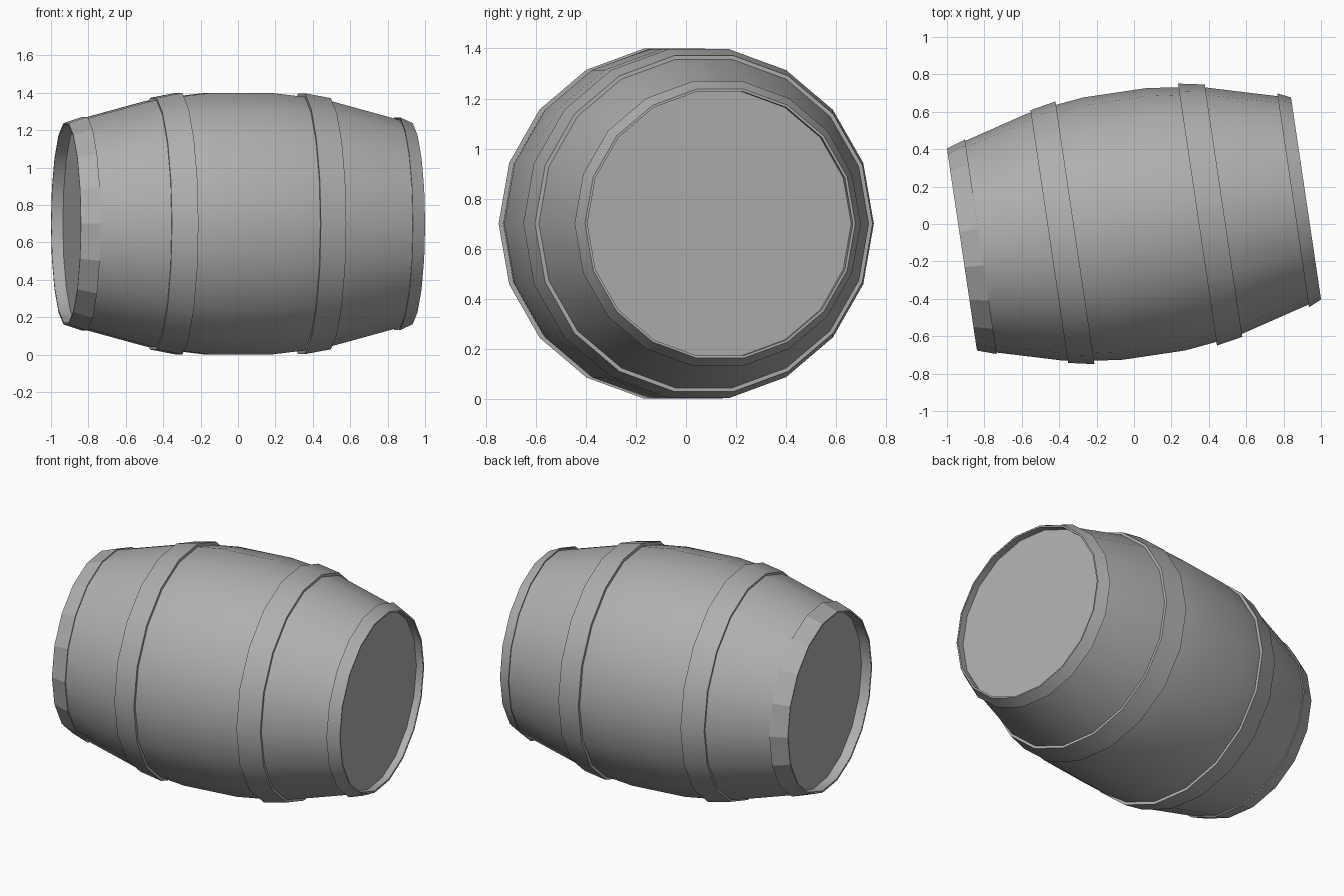
import bpy, bmesh, math

if "Cube" in bpy.data.objects:
    bpy.data.objects.remove(bpy.data.objects["Cube"])

SIDES = 18
YAW = math.radians(8.45)   # barrel lies slightly turned on the floor
HEIGHT = 0.70

grey = bpy.data.materials.new("dark_grey")
grey.diffuse_color = (0.43, 0.43, 0.43, 1.0)
grey.use_nodes = True
grey.node_tree.nodes["Principled BSDF"].inputs["Base Color"].default_value = grey.diffuse_color


def lathe(name, profile, closed=False, smooth=True):
    """Spin (position along x, radius) points around the x axis."""
    bm = bmesh.new()
    rings = []
    for t, r in profile:
        rings.append([bm.verts.new((t, r * math.cos(a), r * math.sin(a)))
                      for a in (2 * math.pi * i / SIDES for i in range(SIDES))])
    pairs = list(zip(rings, rings[1:]))
    if closed:
        pairs.append((rings[-1], rings[0]))
    for a, b in pairs:
        for i in range(SIDES):
            j = (i + 1) % SIDES
            bm.faces.new((a[i], a[j], b[j], b[i]))
    if not closed:
        bm.faces.new(rings[0])
        bm.faces.new(rings[-1])
    bmesh.ops.recalc_face_normals(bm, faces=bm.faces)
    mesh = bpy.data.meshes.new(name)
    bm.to_mesh(mesh)
    bm.free()
    mesh.materials.append(grey)
    ob = bpy.data.objects.new(name, mesh)
    bpy.context.collection.objects.link(ob)
    ob.location.z = HEIGHT
    ob.rotation_euler.z = YAW
    if smooth:
        bpy.ops.object.select_all(action='DESELECT')
        ob.select_set(True)
        bpy.context.view_layer.objects.active = ob
        bpy.ops.object.shade_smooth_by_angle(angle=math.radians(30))
    return ob


def hoop(name, t0, r0, t1, r1, depth=0.025, smooth=True):
    """A thin band with small side walls reaching into the staves."""
    return lathe(name, [(t0, r0), (t1, r1), (t1, r1 - depth), (t0, r0 - depth)],
                 closed=True, smooth=smooth)


# Bulging staves with a recessed lid at each end
half = [(0.17, 0.709), (0.33, 0.690), (0.485, 0.666), (0.86, 0.563),
        (0.928, 0.543), (0.928, 0.536)]
left = [(-t, r) for t, r in reversed(half)]
lathe("barrel_body", [(-0.867, 0.536)] + left + half + [(0.885, 0.536)])

# Hoops around the bulge
hoop("left_middle_hoop", -0.458, 0.683, -0.319, 0.710)
hoop("right_middle_hoop", 0.343, 0.708, 0.484, 0.682)

# Rim hoops, the left one wider and faceted
hoop("left_rim_hoop", -0.930, 0.546, -0.828, 0.580, depth=0.008, smooth=False)
hoop("right_rim_hoop", 0.930, 0.546, 0.860, 0.578, depth=0.008)
